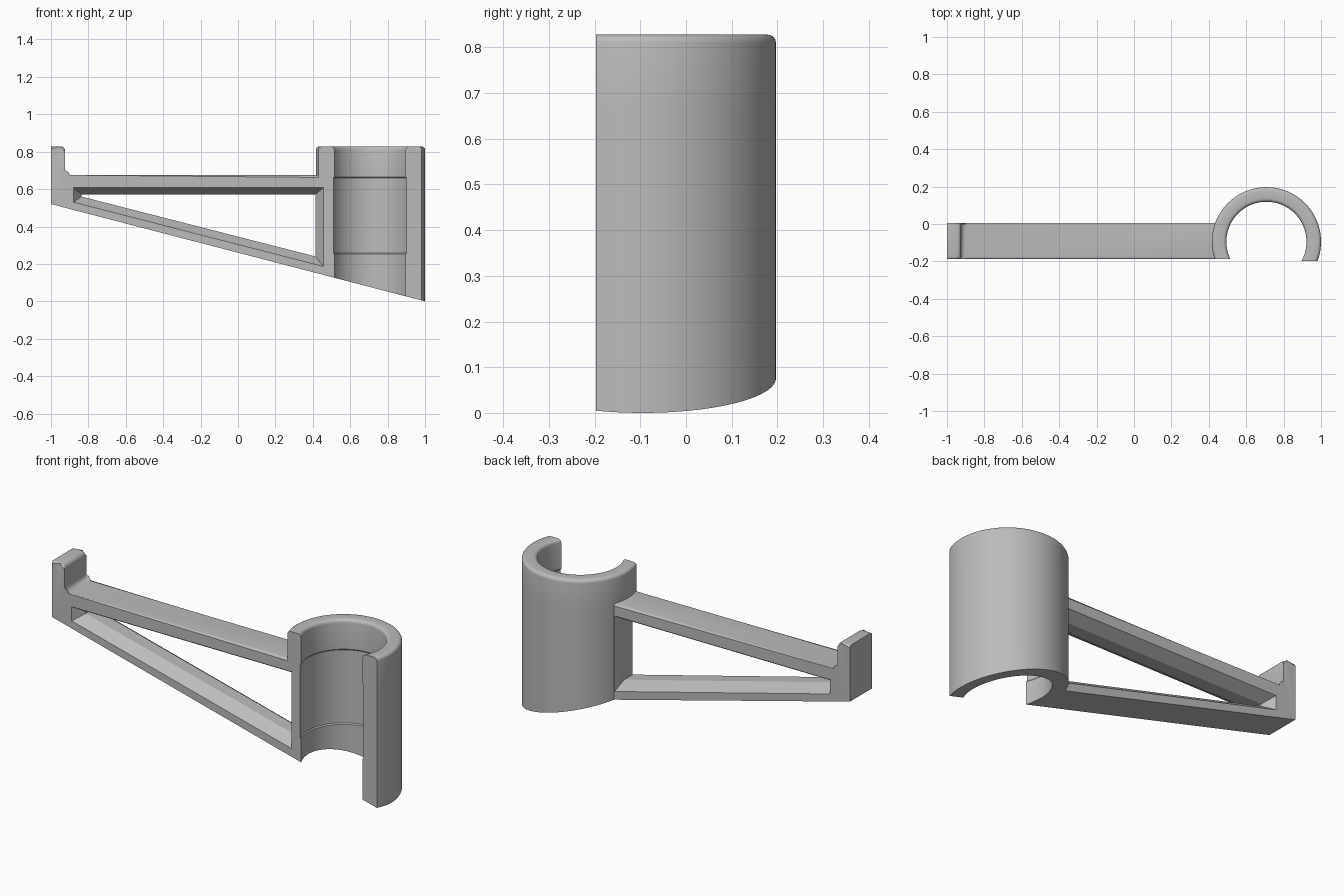
import bpy, bmesh
from math import sin, cos, asin, pi

cube = bpy.data.objects.get("Cube")
if cube:
    bpy.data.objects.remove(cube)

GREY = (0.5, 0.5, 0.5, 1)
mat = bpy.data.materials.new("plain grey")
mat.use_nodes = True
mat.diffuse_color = GREY
mat.node_tree.nodes["Principled BSDF"].inputs["Base Color"].default_value = GREY

TOP, BAR = 0.828, 0.675          # overall height, bar height
FRONT, BACK = -0.187, 0.005      # arm thickness along y
CX, CY = 0.708, -0.095           # clip axis
OUTER, INNER, RECESS = 0.292, 0.214, 0.219
ROUND = 0.018


def slant(x):
    """Height of the sloping underside."""
    return 0.26 - 0.26 * x


def loft(bm, loops, closed_path=False):
    """Skin a list of equal vertex loops, capping the ends as needed."""
    rows = [[bm.verts.new(p) for p in loop] for loop in loops]
    for a, b in zip(rows, rows[1:]):
        for i in range(len(a)):
            j = (i + 1) % len(a)
            bm.faces.new((a[i], a[j], b[j], b[i]))
    return rows


def make(name, bm):
    bmesh.ops.recalc_face_normals(bm, faces=bm.faces)
    mesh = bpy.data.meshes.new(name)
    bm.to_mesh(mesh)
    bm.free()
    obj = bpy.data.objects.new(name, mesh)
    bpy.context.collection.objects.link(obj)
    mesh.materials.append(mat)
    return obj


def fillet(corner, centre_dx, centre_dz, start, r, steps=5):
    """Quarter-turn arc replacing a right-angled corner, running clockwise."""
    cx, cz = corner[0] + centre_dx * r, corner[1] + centre_dz * r
    return [(cx + r * cos(start + k), cz + r * sin(start + k))
            for k in (centre_dx * centre_dz * pi / 2 * i / steps for i in range(steps + 1))]


# Arm with upright hook: filleted side profile pushed through its thickness
hook = -0.925
crest = fillet((hook, TOP), -1, -1, pi / 2, 0.022)
crest = [(2 * (hook - 0.022) - x, z) for x, z in crest]
valley = [(hook + 0.025 * (1 - cos(a)), BAR + 0.025 * (1 - sin(a)))
          for a in (pi / 2 * i / 5 for i in range(6))]
profile = [(-1, slant(-1)), (-1, TOP)] + crest + valley + [(0.48, BAR), (0.48, slant(0.48))]
bm = bmesh.new()
rows = loft(bm, [[(x, y, z) for x, z in profile] for y in (FRONT, BACK)])
for row in rows:
    bm.faces.new(row)
rims = [e for e in bm.edges
        if abs(e.verts[0].co.y - e.verts[1].co.y) < 1e-5
        and min(v.co.z for v in e.verts) > BAR - 0.001
        and max(v.co.x for v in e.verts) > -0.999]
bmesh.ops.bevel(bm, geom=rims, offset=0.013, segments=3, profile=0.5, affect='EDGES')
arm = make("hook_arm", bm)


# Open clip: C-shaped section lofted upward with rounded rim and recessed bore
def arc(r, steps=64):
    first = asin((-0.197 - CY) / r)
    last = pi - asin((FRONT - CY) / r)
    return [(CX + r * cos(a), CY + r * sin(a))
            for a in (first + (last - first) * i / steps for i in range(steps + 1))]


def section(z, r_out, r_in):
    pts = arc(r_out) + arc(r_in)[::-1]
    return [(x, y, slant(x) if z is None else z) for x, y in pts]


levels = [(None, OUTER, INNER), (0.252, OUTER, INNER), (0.258, OUTER, RECESS),
          (0.659, OUTER, RECESS), (0.665, OUTER, INNER)]
for i in range(5):
    a = pi / 2 * i / 4
    inset = ROUND * (1 - cos(a))
    levels.append((TOP - ROUND + ROUND * sin(a), OUTER - inset, INNER + inset))
bm = bmesh.new()
rows = loft(bm, [section(*lv) for lv in levels])
for row in (rows[0], rows[-1]):
    n = len(row)
    for i in range(n // 2 - 1):
        bm.faces.new((row[i], row[i + 1], row[n - 2 - i], row[n - 1 - i]))
clip = make("open_clip", bm)


# Tapered window cutter, wide at both faces and narrow in the middle
def window(y, right, wide):
    if wide:
        pts = [(-0.88, 0.53), (-0.88, 0.608), (right, 0.608), (right, 0.53 - 0.257 * (right + 0.88))]
    else:
        pts = [(-0.837, 0.56), (-0.837, 0.572), (right, 0.572), (right, 0.24)]
    return [(x, y, z) for x, z in pts]


bm = bmesh.new()
rows = loft(bm, [window(FRONT - 0.1, 0.457, True), window(FRONT, 0.457, True),
                 window(FRONT + 0.06, 0.414, False), window(BACK - 0.06, 0.414, False),
                 window(BACK, 0.43, True), window(BACK + 0.05, 0.43, True)])
bm.faces.new(rows[0])
bm.faces.new(rows[-1])
cutter = make("window_cutter", bm)
cutter.hide_render = True

# Cut the window, then smooth the curved faces
for obj in (arm, clip):
    mod = obj.modifiers.new("window", 'BOOLEAN')
    mod.operation = 'DIFFERENCE'
    mod.solver = 'EXACT'
    mod.object = cutter
    bpy.ops.object.select_all(action='DESELECT')
    obj.select_set(True)
    bpy.context.view_layer.objects.active = obj
    bpy.ops.object.modifier_apply(modifier=mod.name)
    bpy.ops.object.shade_smooth_by_angle(angle=pi / 6)
bpy.data.objects.remove(cutter)
